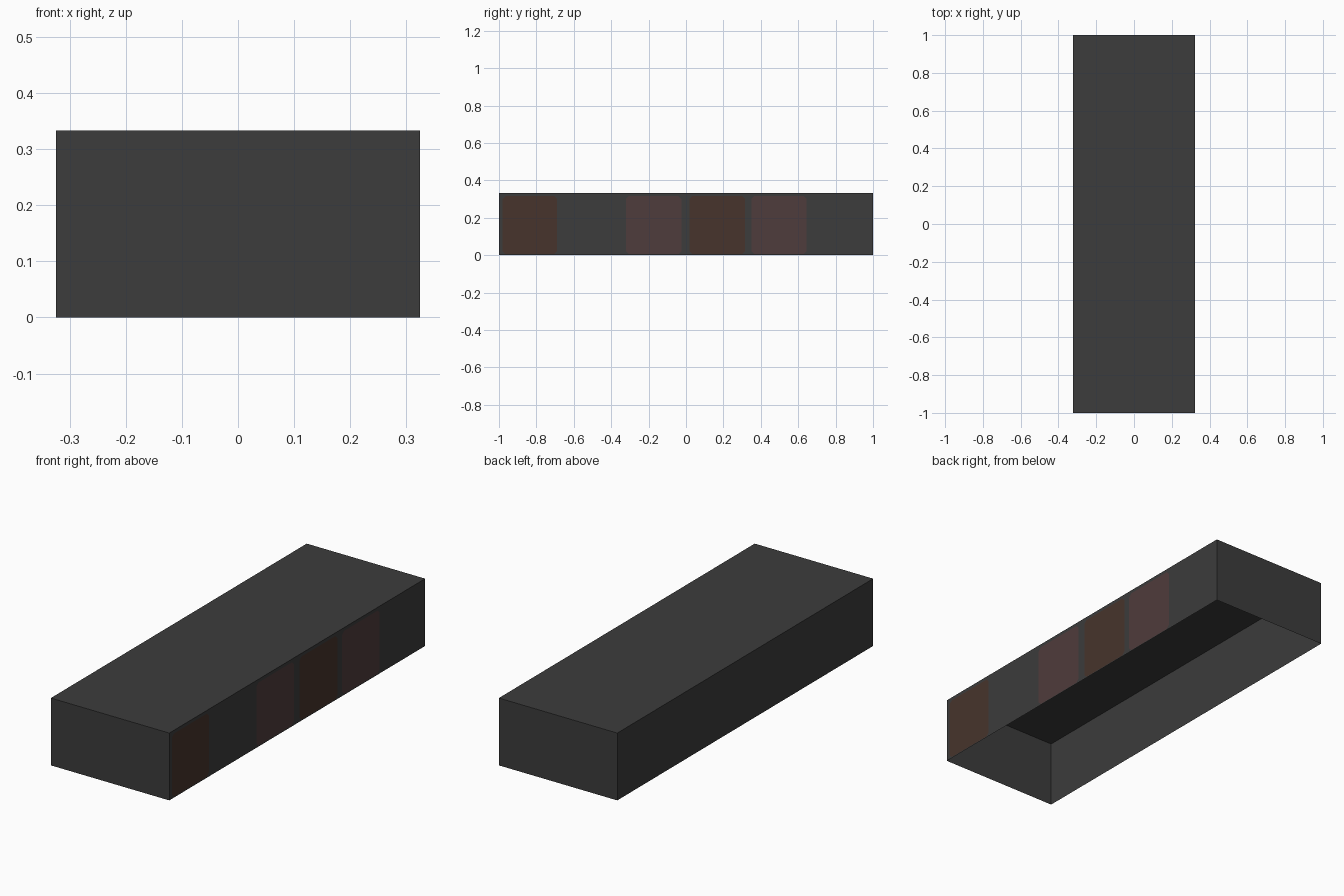
import bpy, bmesh
from mathutils import Vector

if "Cube" in bpy.data.objects:
    bpy.data.objects.remove(bpy.data.objects["Cube"])

HX, HY, H = 0.324, 1.0, 0.333


def material(name, rgb):
    m = bpy.data.materials.new(name)
    m.diffuse_color = (*rgb, 1.0)
    m.use_nodes = True
    m.node_tree.nodes["Principled BSDF"].inputs["Base Color"].default_value = m.diffuse_color
    return m


grey = material("dark grey", (0.045, 0.045, 0.045))
brown = material("dull brown", (0.063, 0.034, 0.025))
red = material("dull red", (0.078, 0.045, 0.045))


def finish(bm, name, mats):
    me = bpy.data.meshes.new(name)
    bm.to_mesh(me)
    bm.free()
    for m in mats:
        me.materials.append(m)
    ob = bpy.data.objects.new(name, me)
    bpy.context.collection.objects.link(ob)


# Box shell: no bottom; the right wall is built separately
bm = bmesh.new()
bmesh.ops.create_cube(bm, size=1.0)
bmesh.ops.scale(bm, vec=(2 * HX, 2 * HY, H), verts=bm.verts)
bmesh.ops.translate(bm, vec=(0, 0, H / 2), verts=bm.verts)
bm.normal_update()
gone = [f for f in bm.faces if f.normal.z < -0.5 or f.normal.x > 0.5]
bmesh.ops.delete(bm, geom=gone, context='FACES')
finish(bm, "box_shell", [grey])

# Right wall with painted panels cut flush into it
bm = bmesh.new()


def loop(points):
    vs = [bm.verts.new((HX, y, z)) for y, z in points]
    es = [bm.edges.new((vs[i], vs[(i + 1) % len(vs)])) for i in range(len(vs))]
    return vs, es


def panel_outline(y0, y1, z0=0.005, z1=0.317, c=0.016):
    return [(y0 + c, z0), (y1 - c, z0), (y1, z0 + c), (y1, z1 - c),
            (y1 - c, z1), (y0 + c, z1), (y0, z1 - c), (y0, z0 + c)]


edges = loop([(-HY, 0), (HY, 0), (HY, H), (-HY, H)])[1]
panels = []
for y0, y1, slot in [(-0.98, -0.69, 1), (-0.32, -0.025, 2),
                     (0.018, 0.315, 1), (0.35, 0.645, 2)]:
    vs, es = loop(panel_outline(y0, y1))
    edges += es
    panels.append((vs, slot))
bmesh.ops.triangle_fill(bm, use_beauty=True, use_dissolve=False, edges=edges,
                        normal=Vector((1, 0, 0)))
for vs, slot in panels:
    f = bm.faces.get(vs) or bm.faces.new(vs)
    f.material_index = slot
bm.normal_update()
for f in bm.faces:
    if f.normal.x < 0:
        f.normal_flip()
finish(bm, "right_wall", [grey, brown, red])
